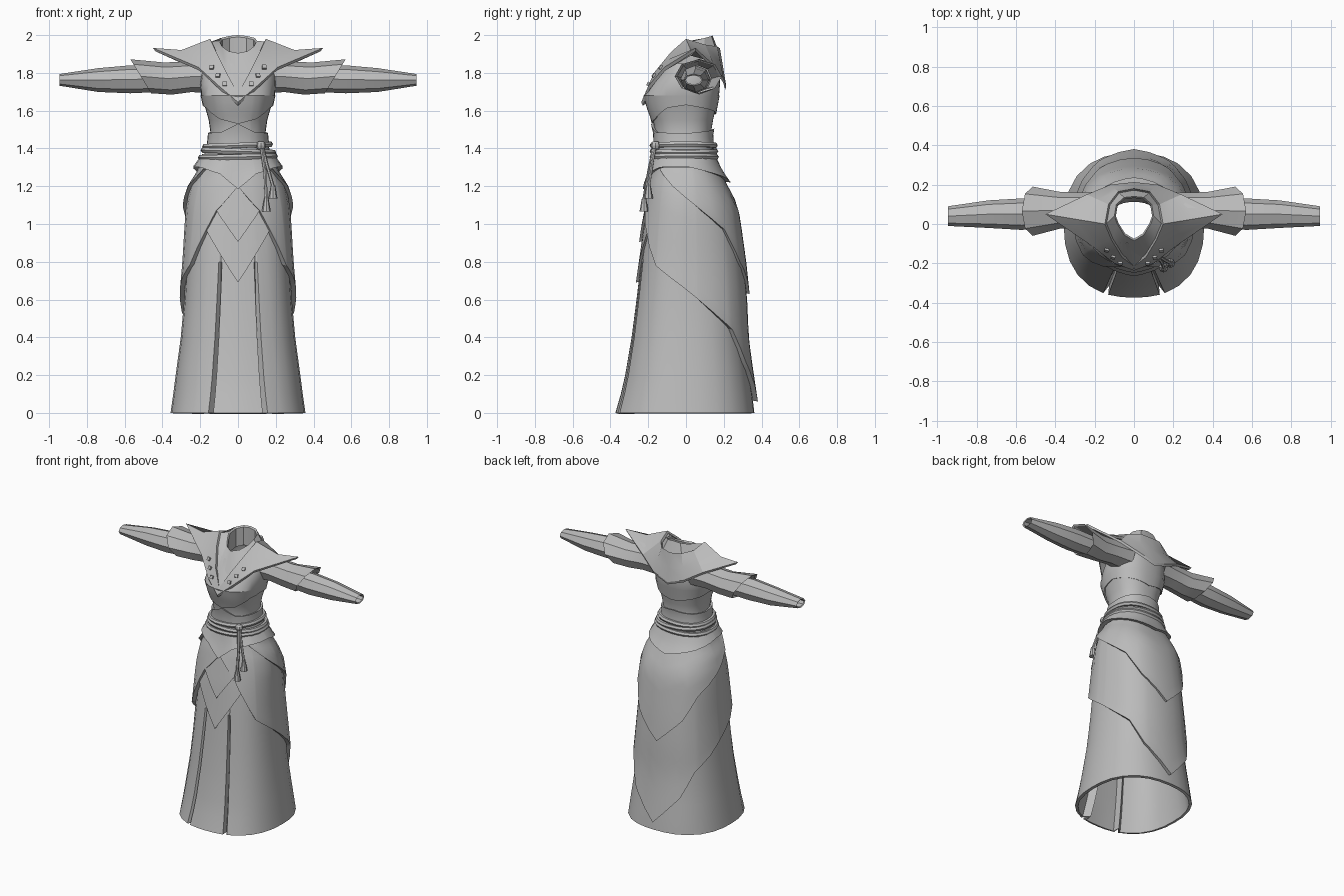
import bpy, bmesh, math
from mathutils import Vector

if "Cube" in bpy.data.objects:
    bpy.data.objects.remove(bpy.data.objects["Cube"])

cloth = bpy.data.materials.new("grey_cloth")
cloth.diffuse_color = (0.5, 0.5, 0.5, 1)
cloth.use_nodes = True
cloth.node_tree.nodes["Principled BSDF"].inputs["Base Color"].default_value = cloth.diffuse_color


def lerp_keys(keys, x):
    """Piecewise linear lookup in (position, value...) keys."""
    if x <= keys[0][0]:
        return keys[0][1:]
    for a, b in zip(keys, keys[1:]):
        if x <= b[0]:
            t = (x - a[0]) / (b[0] - a[0])
            return tuple(p + (q - p) * t for p, q in zip(a[1:], b[1:]))
    return keys[-1][1:]


def loft(name, rows):
    """Skin a grid of points; coincident columns are welded."""
    bm = bmesh.new()
    grid = [[bm.verts.new(p) for p in row] for row in rows]
    for r, s in zip(grid, grid[1:]):
        for i in range(len(r) - 1):
            bm.faces.new((r[i], r[i + 1], s[i + 1], s[i]))
    bmesh.ops.remove_doubles(bm, verts=bm.verts, dist=0.0005)
    bmesh.ops.recalc_face_normals(bm, faces=bm.faces)
    me = bpy.data.meshes.new(name)
    bm.to_mesh(me)
    bm.free()
    me.materials.append(cloth)
    ob = bpy.data.objects.new(name, me)
    bpy.context.collection.objects.link(ob)
    return ob


def tube(name, pts, r, cyclic=False):
    cu = bpy.data.curves.new(name, 'CURVE')
    cu.dimensions = '3D'
    cu.bevel_depth = r
    cu.bevel_resolution = 1
    cu.use_fill_caps = True
    sp = cu.splines.new('POLY')
    sp.points.add(len(pts) - 1)
    for q, p in zip(sp.points, pts):
        q.co = (*p, 1)
    sp.use_cyclic_u = cyclic
    cu.materials.append(cloth)
    bpy.context.collection.objects.link(bpy.data.objects.new(name, cu))


# Figure profile: height, half width, front depth, back depth
PROFILE = [
    (0.0, .357, .374, .362), (.1, .343, .345, .35), (.2, .33, .322, .335), (.4, .303, .288, .31),
    (.6, .285, .262, .305), (.8, .272, .238, .29), (1.0, .265, .215, .268),
    (1.1, .26, .2, .255), (1.2, .24, .185, .205), (1.28, .2, .17, .165),
    (1.36, .183, .165, .145), (1.42, .158, .165, .14), (1.48, .145, .163, .132),
    (1.55, .155, .175, .143), (1.62, .175, .205, .16), (1.68, .195, .222, .175),
    (1.74, .2, .185, .18), (1.79, .195, .14, .178), (1.85, .165, .1, .165)]
ANGLES = [0, 10, 20, 22, 24, 36, 48, 60, 74, 88, 102, 116, 130, 144, 156, 168, 180]


def fold(a):
    a %= 360
    return min(a, 360 - a)


def body(a, z, off=0.0):
    """Point on the figure at angle a (0 = front) and height z."""
    rx, rf, rb = lerp_keys(PROFILE, z)
    s, c = math.sin(math.radians(a)), math.cos(math.radians(a))
    ry = rf if c > 0 else rb
    n = 2.4
    r = (abs(s / rx) ** n + abs(c / ry) ** n) ** (-1 / n) + off
    if 21 < fold(a) < 23 and z < .85:          # pleat beside the front panel
        r -= .045 * min(1, (.85 - z) / .3)
    return Vector((r * s, -r * c, z))


def shell(name, start, edge, off0, off1, lo=0, hi=180, steps=8):
    """Cloth layer from height start to an edge line given by (angle, height) keys."""
    half = sorted({a for a in ANGLES + [k[0] for k in edge] if lo <= a <= hi})
    cols = half + [360 - a for a in reversed(half)] if lo else \
        [-a for a in reversed(half)] + half[1:]
    ends = [lerp_keys(edge, fold(a))[0] for a in cols]
    rows = []
    for i in range(steps + 1):
        t = i / steps
        rows.append([body(a, start + (e - start) * t, off0 + (off1 - off0) * t)
                     for a, e in zip(cols, ends)])
    rows.append([body(a, e + (.006 if e < start else -.006), -.006) for a, e in zip(cols, ends)])
    return loft(name, rows)


# Gown body with hollow hem
full = [-a for a in reversed(ANGLES)] + ANGLES[1:]
gown = loft("gown", [[body(a, k[0]) for a in full] for k in PROFILE])
sol = gown.modifiers.new("thickness", 'SOLIDIFY')
sol.thickness = .02
sol.offset = -1

# Overlapping skirt layers
shell("lower_front_panel", 1.12, [(0, .69), (39, .96)], .004, .014, hi=39)
shell("upper_front_panel", 1.28, [(0, .905), (28, 1.07)], .008, .022, hi=28)
shell("lower_overskirt", 1.3, [(0, 1.2), (28, 1.07), (58, .78), (86, .67), (100, .61),
                               (135, .44), (151, .26), (180, .06)], .01, .026, steps=12)
shell("upper_overskirt", 1.3, [(53, 1.29), (98, 1.105), (130, .97), (149, .8), (180, .63)],
      .014, .034, lo=53)
shell("hip_yoke", 1.37, [(0, 1.185), (25, 1.265), (55, 1.3), (90, 1.305), (130, 1.265),
                         (180, 1.22)], .01, .042, steps=4)

# Bodice and waistband
shell("bodice", 1.68, [(0, 1.53), (30, 1.555), (60, 1.615), (90, 1.63), (180, 1.58)], .003, .009, steps=4)
shell("waistband", 1.41, [(0, 1.53), (30, 1.485), (90, 1.48), (180, 1.505)], .006, .014, steps=3)

# Rope belt, knot and hanging cords
for i, (z, tilt) in enumerate([(1.416, .006), (1.385, -.006), (1.355, .004)]):
    tube(f"belt_rope_{i}", [body(a, z + tilt * math.sin(math.radians(a)), .012)
                            for a in range(0, 360, 15)], .016, True)
cords = [[(38, 1.42, .035), (40, 1.32, .05), (43, 1.2, .055)],
         [(36, 1.42, .035), (36, 1.28, .055), (34, 1.13, .05)]]
for i, keys in enumerate(cords):
    tube(f"cord_{i}", [body(*k) for k in keys], .009)
    p = body(*keys[-1])
    bpy.ops.mesh.primitive_cone_add(vertices=8, radius1=.024, radius2=.012, depth=.068,
                                    location=p - Vector((0, 0, .03)))
    bpy.context.object.name = f"tassel_{i}"
    bpy.context.object.data.materials.append(cloth)
bpy.ops.mesh.primitive_uv_sphere_add(segments=8, ring_count=6, radius=.026, location=body(37, 1.415, .03))
bpy.context.object.name = "belt_knot"
bpy.context.object.data.materials.append(cloth)

# Pointed shoulder mantle: neck rim, lapel ridge and outer edge, front to back
neck = [(0, -.085, 1.905), (.05, -.055, 1.915), (.085, 0, 1.94), (.1, .04, 1.97),
        (.09, .1, 1.985), (.05, .135, 1.995), (0, .14, 2.0)]
ridge = [(0, -.215, 1.69), (.06, -.17, 1.8), (.115, -.08, 1.91), (.148, 0, 1.98),
         (.13, .1, 1.95), (.08, .165, 1.94), (0, .18, 1.93)]
hem = [(0, -.237, 1.645), (.1, -.2, 1.73), (.21, -.115, 1.83), (.45, .05, 1.932),
       (.24, .15, 1.84), (.12, .2, 1.77), (0, .213, 1.73)]
neck, ridge, hem = ([Vector(p) for p in row] for row in (neck, ridge, hem))
mid = [(a + b) / 2 - Vector((0, 0, .035 if i == 3 else 0)) for i, (a, b) in enumerate(zip(ridge, hem))]


def shift(row, k, dz):
    return [Vector((p.x * k, .04 + (p.y - .04) * k, p.z + dz)) for p in row]


def both(row):
    return row + [Vector((-p.x, p.y, p.z)) for p in reversed(row[:-1])]


mantle = loft("mantle", [both(r) for r in (
    shift(neck, .92, -.14), shift(neck, .92, -.01), neck, shift(ridge, .94, -.014), ridge, mid,
    hem, shift(hem, .97, -.018), shift(mid, .95, -.03))])

# Studs on the lapels
bpy.context.view_layer.update()
for sx in (-1, 1):
    for i, (x, z) in enumerate([(.138, 1.828), (.105, 1.785), (.07, 1.74)]):
        hit, loc, nor, _ = mantle.ray_cast(Vector((sx * x, -1, z)), Vector((0, 1, 0)))
        if not hit:
            loc, nor = Vector((sx * x, -.17, z)), Vector((0, -1, 0))
        bpy.ops.mesh.primitive_cube_add(size=.022, location=loc,
                                        rotation=nor.to_track_quat('Z', 'Y').to_euler())
        bpy.context.object.name = f"stud_{'left' if sx > 0 else 'right'}_{i}"
        bpy.context.object.data.materials.append(cloth)


# Sleeves: station x, slant of the end, centre y, centre z, half depth, half height
def sleeve(name, sx, stations, sides=8):
    rows = []
    for x, slant, cy, cz, ry, rz in stations:
        ring = [2 * math.pi * i / sides for i in range(sides + 1)]
        rows.append([(sx * (x + slant * math.sin(a)), cy + ry * math.cos(a), cz + rz * math.sin(a))
                     for a in ring])
    loft(name, rows)


for sx, side in ((-1, "right"), (1, "left")):
    sleeve(f"{side}_shoulder_cuff", sx, [
        (.13, 0, .07, 1.785, .1, .09), (.25, 0, .07, 1.78, .09, .082), (.37, .02, .07, 1.77, .092, .085),
        (.515, .055, .065, 1.782, .125, .09), (.505, .055, .065, 1.782, .112, .08),
        (.4, .02, .06, 1.77, .075, .07)])
    sleeve(f"{side}_forearm_sleeve", sx, [
        (.33, 0, .06, 1.768, .07, .065), (.57, 0, .05, 1.766, .08, .074),
        (.74, 0, .05, 1.762, .07, .063), (.945, 0, .04, 1.763, .05, .031),
        (.94, 0, .04, 1.763, .042, .024), (.84, 0, .045, 1.763, .046, .03)])

# Bake ropes and thickness, then smooth the soft folds only
bpy.ops.object.select_all(action='SELECT')
bpy.context.view_layer.objects.active = gown
bpy.ops.object.convert(target='MESH')
bpy.ops.object.shade_smooth_by_angle(angle=math.radians(24))
